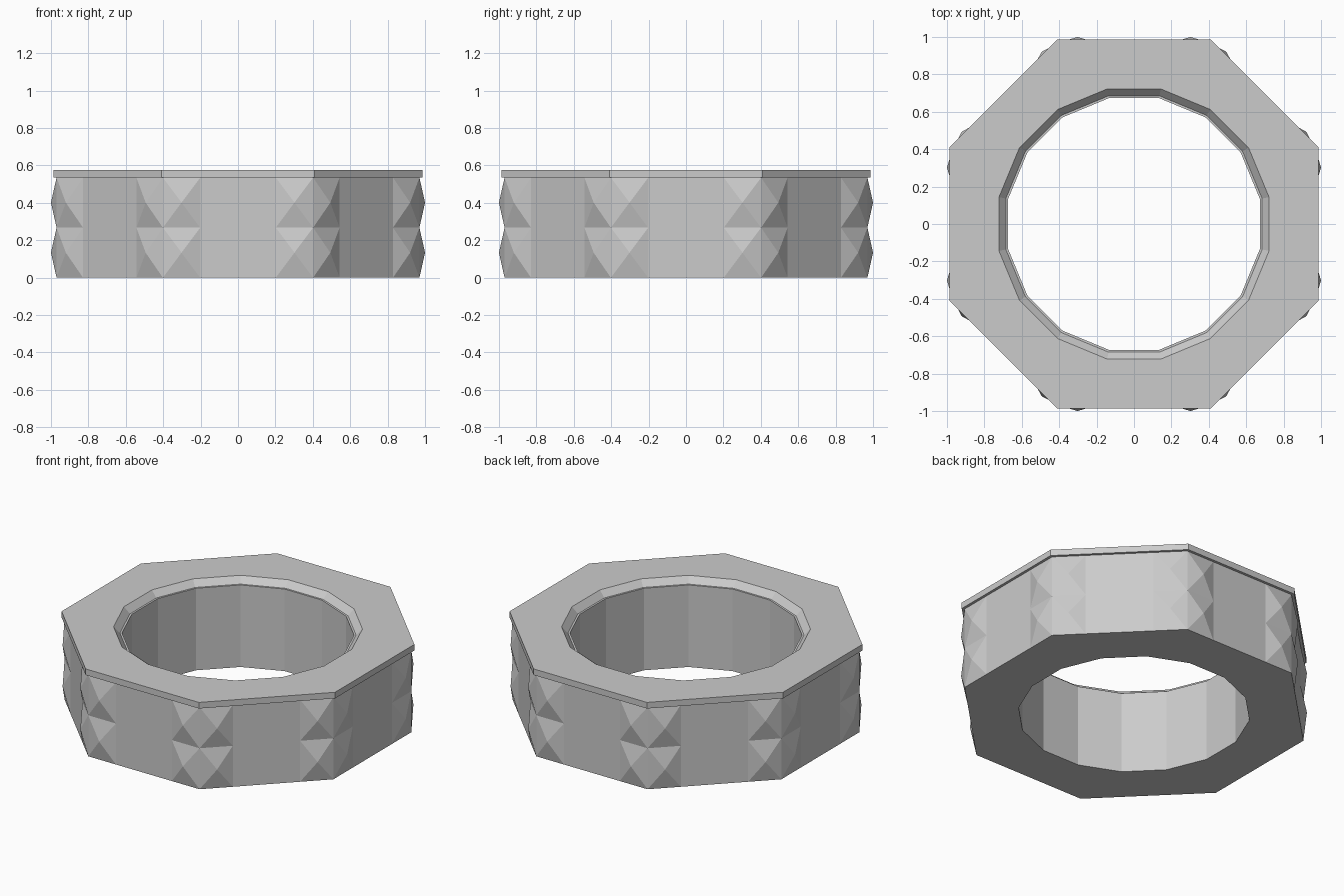
import bpy, bmesh, math
from mathutils import Vector

if "Cube" in bpy.data.objects:
    bpy.data.objects.remove(bpy.data.objects["Cube"])

BODY_TOP, CAP_TOP = 0.535, 0.575
STUD_W, STUD_OUT = 0.20, 0.03


def ring(bm, sides, apothem, z):
    """Regular polygon of vertices with a flat side facing each axis."""
    r = apothem / math.cos(math.pi / sides)
    angles = [math.tau * (i + 0.5) / sides for i in range(sides)]
    return [bm.verts.new((r * math.cos(a), r * math.sin(a), z)) for a in angles]


def wall(bm, lower, upper):
    n = len(lower)
    for i in range(n):
        j = (i + 1) % n
        bm.faces.new((lower[i], lower[j], upper[j], upper[i]))


def annulus(bm, outer, inner):
    """Flat face ring between an 8-sided outline and a 16-sided hole."""
    for k in range(8):
        a, b, c = inner[2 * k], inner[2 * k + 1], inner[(2 * k + 2) % 16]
        bm.faces.new((outer[k], b, a))
        bm.faces.new((outer[k], outer[(k + 1) % 8], c, b))


def finish(bm, name):
    bmesh.ops.remove_doubles(bm, verts=bm.verts, dist=1e-4)
    bmesh.ops.recalc_face_normals(bm, faces=bm.faces)
    mesh = bpy.data.meshes.new(name)
    bm.to_mesh(mesh)
    bm.free()
    obj = bpy.data.objects.new(name, mesh)
    bpy.context.collection.objects.link(obj)
    return obj


# Ring body: octagonal outside with pyramid studs, 16-sided bore
bm = bmesh.new()
apothem = 0.97
half = apothem * math.tan(math.pi / 8)
out_low, out_high = ring(bm, 8, apothem, 0), ring(bm, 8, apothem, BODY_TOP)
in_low, in_high = ring(bm, 16, 0.673, 0), ring(bm, 16, 0.673, BODY_TOP)
annulus(bm, out_low, in_low)
annulus(bm, out_high, in_high)
wall(bm, in_low, in_high)

mid = BODY_TOP / 2
for k in range(8):
    a = k * math.tau / 8
    normal = Vector((math.cos(a), math.sin(a), 0))
    along = Vector((-math.sin(a), math.cos(a), 0))

    def point(t, z, out=0.0):
        return bm.verts.new(normal * (apothem + out) + along * t + Vector((0, 0, z)))

    # plain panel in the middle of the side
    e = half - STUD_W
    bm.faces.new([point(-e, 0), point(e, 0), point(e, mid),
                  point(e, BODY_TOP), point(-e, BODY_TOP), point(-e, mid)])
    # two stacked studs at each end of the side
    for t0 in (-half, e):
        for z0 in (0, mid):
            t1, z1 = t0 + STUD_W, z0 + mid
            base = [point(t0, z0), point(t1, z0), point(t1, z1), point(t0, z1)]
            tip = point((t0 + t1) / 2, (z0 + z1) / 2, STUD_OUT)
            for i in range(4):
                bm.faces.new((base[i], base[(i + 1) % 4], tip))
finish(bm, "ring_body")

# Top plate: slightly overhanging octagon with a bevelled hole
bm = bmesh.new()
out_low, out_high = ring(bm, 8, 0.987, BODY_TOP), ring(bm, 8, 0.987, CAP_TOP)
in_low, in_high = ring(bm, 16, 0.685, BODY_TOP), ring(bm, 16, 0.722, CAP_TOP)
annulus(bm, out_low, in_low)
annulus(bm, out_high, in_high)
wall(bm, out_low, out_high)
wall(bm, in_low, in_high)
finish(bm, "top_plate")
